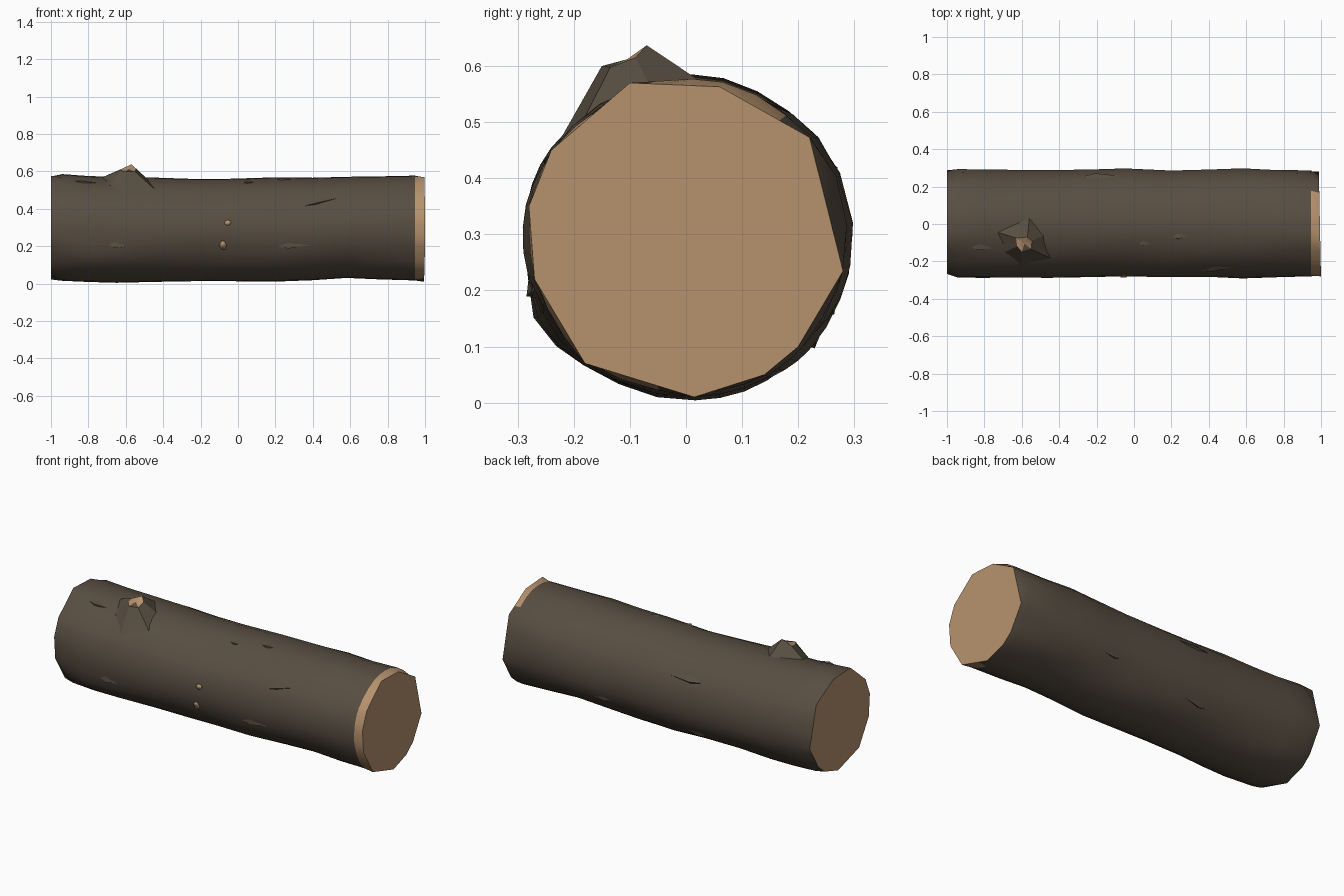
import bpy, bmesh, math, random
from mathutils import Vector

random.seed(4)
cube = bpy.data.objects.get("Cube")
if cube:
    bpy.data.objects.remove(cube)


def material(name, colour):
    m = bpy.data.materials.new(name)
    m.use_nodes = True
    m.diffuse_color = (*colour, 1)
    m.node_tree.nodes["Principled BSDF"].inputs["Base Color"].default_value = (*colour, 1)
    return m


BARK = material("dark bark", (0.098, 0.076, 0.054))
WOOD = material("cut wood", (0.47, 0.29, 0.155))


def finish(bm, name, angle=35):
    bmesh.ops.recalc_face_normals(bm, faces=bm.faces)
    mesh = bpy.data.meshes.new(name)
    bm.to_mesh(mesh)
    bm.free()
    obj = bpy.data.objects.new(name, mesh)
    bpy.context.collection.objects.link(obj)
    mesh.materials.append(BARK)
    mesh.materials.append(WOOD)
    bpy.ops.object.select_all(action='DESELECT')
    obj.select_set(True)
    bpy.context.view_layer.objects.active = obj
    bpy.ops.object.shade_smooth_by_angle(angle=math.radians(angle))
    return obj


# Outline of the sawn end (y, z), counter-clockwise
SAWN = [(.28, .235), (.22, .473), (.06, .563), (-.1, .57), (-.24, .45), (-.28, .35),
        (-.27, .22), (-.18, .07), (.015, .01), (.14, .05), (.2, .1)]
outline = []
for i, p in enumerate(SAWN):
    a, b = Vector(p), Vector(SAWN[(i + 1) % len(SAWN)])
    outline += [a.lerp(b, k / 3) for k in range(3)]
ANGLES = [math.atan2(p.y - .295, p.x) for p in outline]

# Trunk extents along its length: x, bottom, top, front, back
STATIONS = [(-.94, .014, .585, -.287, .294), (-.8, .008, .575, -.288, .292),
            (-.65, .004, .57, -.287, .29), (-.45, .009, .567, -.288, .29),
            (-.25, .012, .56, -.284, .292), (-.05, .012, .56, -.28, .298),
            (.2, .01, .568, -.285, .286), (.4, .018, .566, -.283, .292),
            (.58, .03, .571, -.291, .299), (.75, .022, .573, -.285, .29),
            (.945, .016, .577, -.28, .287)]


def bark_point(x, t, lift=0.0):
    """Point on the bark at length x and angle t round the trunk."""
    i = 0
    while i < len(STATIONS) - 2 and x > STATIONS[i + 1][0]:
        i += 1
    s, e = STATIONS[i], STATIONS[i + 1]
    f = min(1, max(0, (x - s[0]) / (e[0] - s[0])))
    lo, hi, front, back = (s[k] + (e[k] - s[k]) * f for k in range(1, 5))
    d = (t - math.radians(210) + math.pi) % math.tau - math.pi
    swell = .02 * math.exp(-(d / .22) ** 2 - ((x + .78) / .14) ** 2)
    r = lift + swell + .004 * math.sin(5 * t + 7 * x) * abs(math.sin(2 * t))
    return Vector((x, (front + back) / 2 + ((back - front) / 2 + r) * math.cos(t),
                   (lo + hi) / 2 + ((hi - lo) / 2 + r) * math.sin(t)))


# Trunk: round bark rings closed by faceted sawn ends
bm = bmesh.new()
rings = [[Vector((-1, p.x * .99 + .01, p.y * .99 + .012)) for p in outline]]
rings += [[bark_point(s[0], t) for t in ANGLES] for s in STATIONS]
rings.append([Vector((.994 - .02 * p.x, p.x, p.y)) for p in outline])
rows = [[bm.verts.new(p) for p in ring] for ring in rings]
count = len(ANGLES)
for r in range(len(rows) - 1):
    for i in range(count):
        j = (i + 1) % count
        face = bm.faces.new((rows[r][i], rows[r][j], rows[r + 1][j], rows[r + 1][i]))
        # Bare band where the bark is stripped beside the right-hand cut
        c = face.calc_center_median()
        t = math.degrees(math.atan2(c.z - .295, c.y)) % 360
        if r == len(rows) - 2 and 55 < t < 255:
            face.material_index = 1
for row in (rows[0], rows[-1]):
    bm.faces.new(row).material_index = 1
finish(bm, "log_trunk")

# Broken branch stub with a bare wood tip
bm = bmesh.new()
base = [bm.verts.new(p) for p in ((-.74, -.04, .562), (-.69, -.15, .525), (-.6, -.235, .45),
                                  (-.43, -.19, .49), (-.48, -.06, .555), (-.56, .03, .57))]
tip = [bm.verts.new(p) for p in ((-.63, -.075, .61), (-.625, -.12, .604), (-.6, -.15, .6),
                                 (-.55, -.135, .598), (-.545, -.09, .615), (-.57, -.07, .637))]
for i in range(6):
    j = (i + 1) % 6
    bm.faces.new((base[i], base[j], tip[j], tip[i]))
centre = bm.verts.new((-.585, -.105, .612))
for i in range(6):
    bm.faces.new((tip[i], tip[(i + 1) % 6], centre)).material_index = int(i != 2)
bm.faces.new(base[::-1])
finish(bm, "branch_stub", 20)


# Lifted slivers of bark: start x, end x, start angle, end angle
def bark_flake(name, x0, x1, a0, a1):
    bm = bmesh.new()
    t0, t1 = math.radians(a0), math.radians(a1)
    xm, tm = x0 + (x1 - x0) * .35, t0 + (t1 - t0) * .45
    start, end = bark_point(x0, t0, -.003), bark_point(x1, t1, -.003)
    side = 1 if math.cos(tm) < 0 else -1
    lip = bark_point(xm, tm + side * .04, .009)
    under = bark_point(xm, tm + side * .06, -.006)
    upper = bark_point(xm, tm - side * .12, -.004)
    a, b, c, d, e = (bm.verts.new(p) for p in (start, end, lip, under, upper))
    for f in ((a, c, e), (c, b, e), (a, d, c), (d, b, c), (a, e, b, d)):
        bm.faces.new(f)
    finish(bm, name, 20)


FLAKES = [(.34, .58, 154, 141), (.2, .4, 199, 198), (-.88, -.74, 116, 117),
          (-.28, -.08, 30, 30), (.02, .1, 112, 112), (.2, .3, 104, 103),
          (-.7, -.58, 196, 198), (-.3, -.15, 320, 322), (.3, .42, 335, 333)]
for n, flake in enumerate(FLAKES):
    bark_flake(f"bark_flake_{n + 1}", *flake)


# Chips in the bark showing bare wood, as thin plates
def chip(name, x, angle, w, h):
    bm = bmesh.new()
    verts = []
    for k in range(7):
        a = math.tau * k / 7
        size = random.uniform(.85, 1.1)
        verts.append(bm.verts.new(bark_point(x + w * size * math.cos(a),
                                             math.radians(angle) + h * size * math.sin(a) / .29, .003)))
    face = bm.faces.new(verts)
    face.material_index = 1
    face.normal_update()
    if face.normal.y > 0:
        face.normal_flip()
    obj_mesh = finish(bm, name)
    plate = obj_mesh.modifiers.new("thickness", 'SOLIDIFY')
    plate.thickness = .006
    plate.offset = 0


chip("bare_chip_upper", -.055, 172, .02, .016)
chip("bare_chip_lower", -.08, 197, .018, .03)
